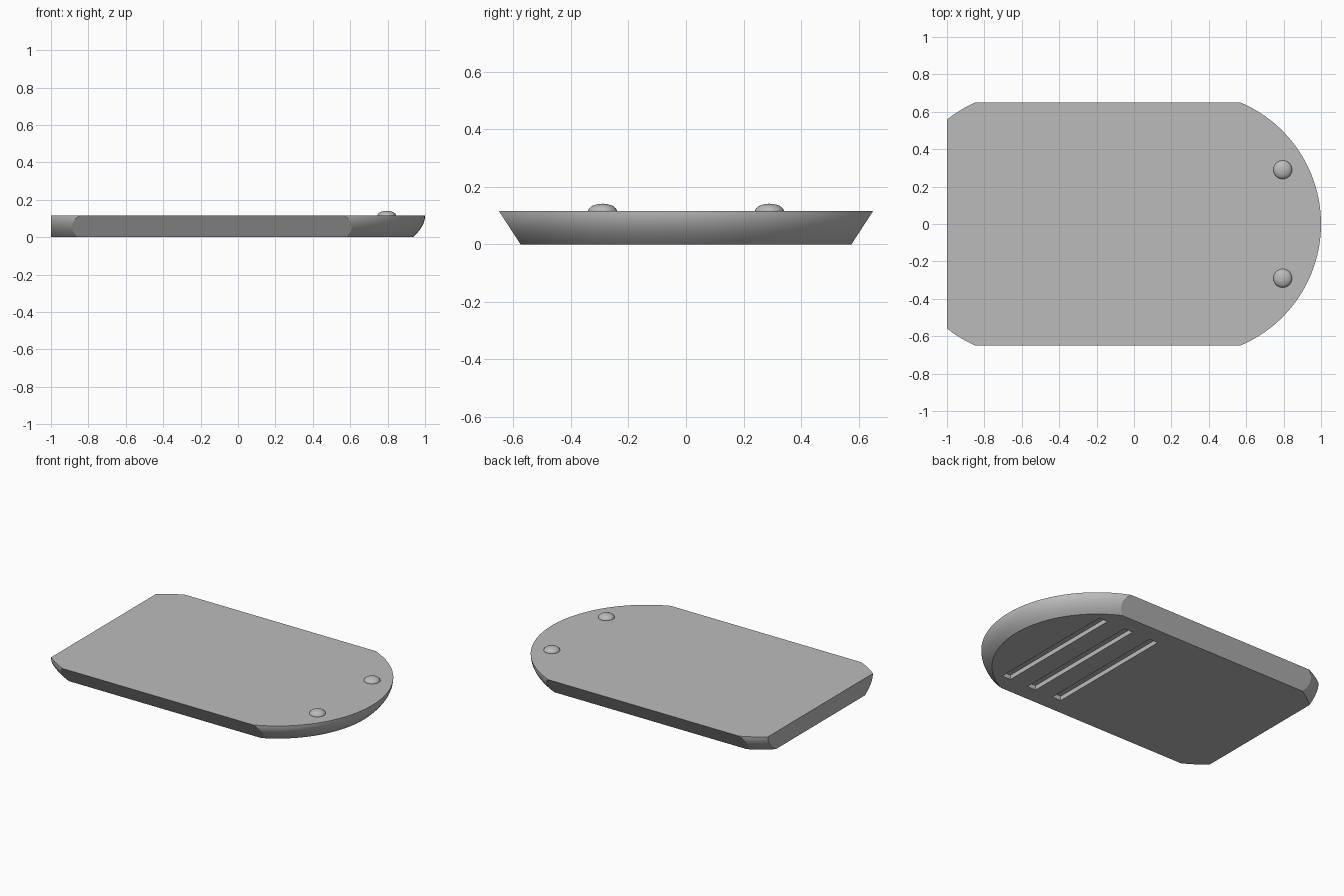
import bpy
import bmesh
from math import asin, acos, cos, sin, pi, radians

cube = bpy.data.objects.get("Cube")
if cube:
    bpy.data.objects.remove(cube)

HEIGHT = 0.115
grey = bpy.data.materials.new("plain grey")
grey.use_nodes = True
grey.diffuse_color = (0.5, 0.5, 0.5, 1)
grey.node_tree.nodes["Principled BSDF"].inputs["Base Color"].default_value = (0.5, 0.5, 0.5, 1)


def arc(center, radius, start, end, steps):
    """Points along an arc, from one angle to another."""
    angles = [start + (end - start) * i / steps for i in range(steps + 1)]
    return [(center + radius * cos(a), radius * sin(a)) for a in angles]


def outline(t):
    """Slab outline at height fraction t: rounded nose, straight sides, clipped tail."""
    inset = 0.065 * (1 - t) ** 2
    half_width = 0.575 + 0.075 * t
    nose_r, tail_r = 0.705 - inset, 0.711 - inset
    a = asin(half_width / nose_r)
    nose = arc(0.295, nose_r, -a, a, 48)
    tail_start = pi - asin(half_width / tail_r)
    tail_end = acos((-1 + 0.56) / tail_r)
    left = arc(-0.56, tail_r, tail_start, tail_end, 8)
    right = [(x, -y) for x, y in reversed(left)]
    return nose + left + right


def add_object(name, bm):
    mesh = bpy.data.meshes.new(name)
    bmesh.ops.recalc_face_normals(bm, faces=bm.faces)
    bm.to_mesh(mesh)
    bm.free()
    mesh.materials.append(grey)
    obj = bpy.data.objects.new(name, mesh)
    bpy.context.collection.objects.link(obj)
    return obj


def smooth(obj, angle):
    bpy.ops.object.select_all(action='DESELECT')
    obj.select_set(True)
    bpy.context.view_layer.objects.active = obj
    bpy.ops.object.shade_smooth_by_angle(angle=radians(angle))


# Slab body lofted through stacked outlines
bm = bmesh.new()
levels = 10
rings = [[bm.verts.new((x, y, HEIGHT * i / levels)) for x, y in outline(i / levels)]
         for i in range(levels + 1)]
for low, high in zip(rings, rings[1:]):
    n = len(low)
    for i in range(n):
        j = (i + 1) % n
        bm.faces.new((low[i], low[j], high[j], high[i]))
bm.faces.new(rings[0][::-1])
bm.faces.new(rings[-1])
body = add_object("slab_body", bm)

# Three grooves cut across the underside
bm = bmesh.new()
for x in (0.23, 0.43, 0.63):
    made = bmesh.ops.create_cube(bm, size=1)["verts"]
    bmesh.ops.scale(bm, vec=(0.065, 0.92, 0.06), verts=made)
    bmesh.ops.translate(bm, vec=(x, 0, 0), verts=made)
cutter = add_object("groove_cutter", bm)
cutter.hide_render = True

cut = body.modifiers.new("grooves", 'BOOLEAN')
cut.operation = 'DIFFERENCE'
cut.solver = 'EXACT'
cut.object = cutter
bpy.context.view_layer.objects.active = body
body.select_set(True)
bpy.ops.object.modifier_apply(modifier=cut.name)
bpy.data.objects.remove(cutter)
smooth(body, 15)

# Low domed studs near the nose
for side, y in (("left", 0.29), ("right", -0.29)):
    bm = bmesh.new()
    bmesh.ops.create_uvsphere(bm, u_segments=32, v_segments=16, radius=0.05)
    bmesh.ops.scale(bm, vec=(1, 1, 0.52), verts=bm.verts)
    stud = add_object("stud_" + side, bm)
    stud.location = (0.795, y, HEIGHT)
    smooth(stud, 40)
